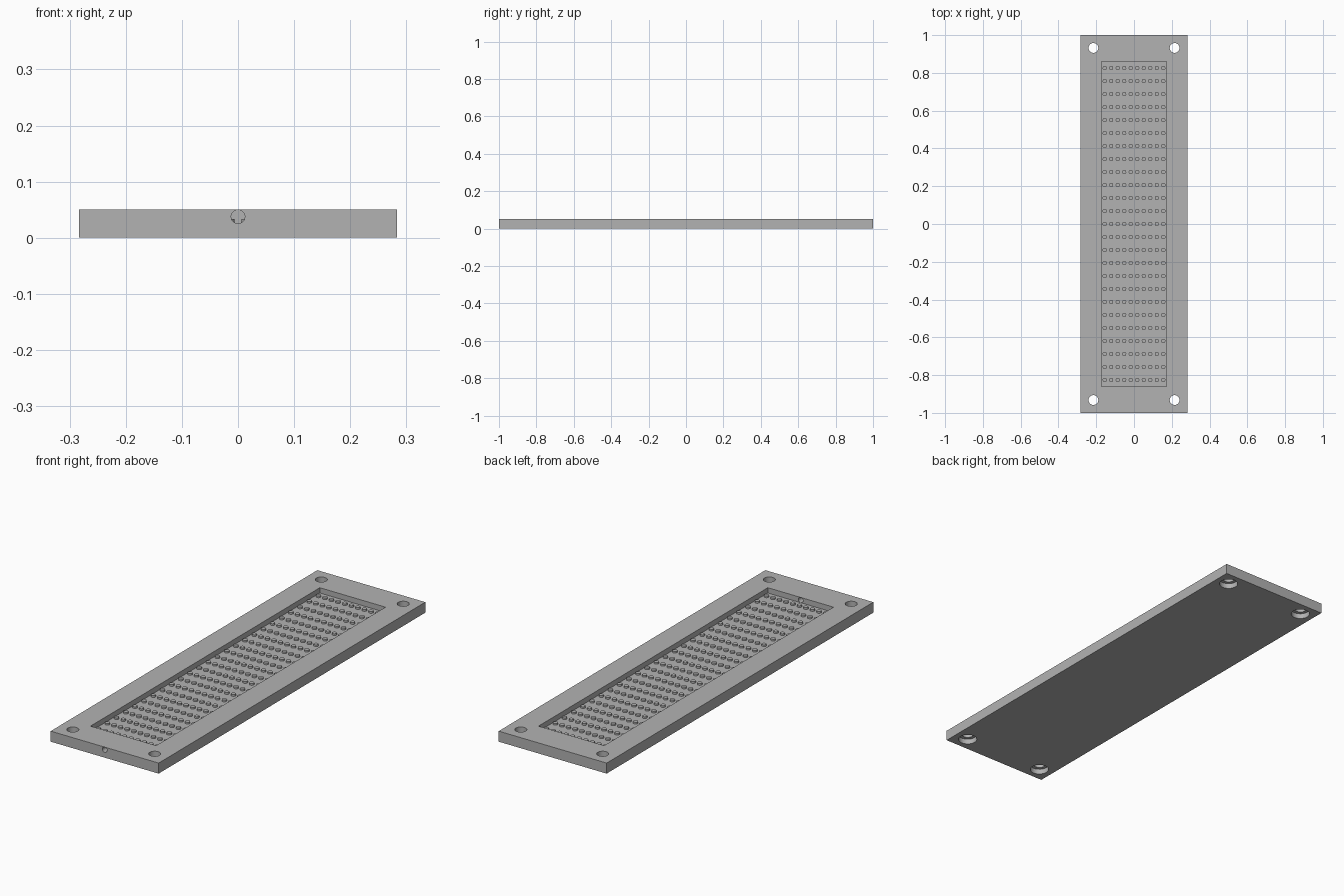
import bpy
import bmesh
from math import pi
from mathutils import Matrix, Vector

old = bpy.data.objects.get("Cube")
if old:
    bpy.data.objects.remove(old)

WIDTH, LENGTH, HEIGHT = 0.567, 2.0, 0.05
POCKET_W, POCKET_L, FLOOR = 0.345, 1.72, 0.025
POST_H, POST_R = 0.008, 0.011
COLS, ROWS = 10, 25

grey = bpy.data.materials.new("plain grey")
grey.use_nodes = True
colour = (0.448, 0.448, 0.448, 1)
grey.diffuse_color = colour
grey.node_tree.nodes["Principled BSDF"].inputs["Base Color"].default_value = colour


def make_object(name, bm):
    mesh = bpy.data.meshes.new(name)
    bm.to_mesh(mesh)
    bm.free()
    obj = bpy.data.objects.new(name, mesh)
    bpy.context.collection.objects.link(obj)
    mesh.materials.append(grey)
    return obj


def box(name, size, centre):
    bm = bmesh.new()
    matrix = Matrix.Translation(centre) @ Matrix.Diagonal((*size, 1))
    bmesh.ops.create_cube(bm, size=1, matrix=matrix)
    return make_object(name, bm)


def add_cylinder(bm, radius, depth, centre, sides=32, rotation=Matrix()):
    bmesh.ops.create_cone(bm, cap_ends=True, segments=sides, radius1=radius,
                          radius2=radius, depth=depth,
                          matrix=Matrix.Translation(centre) @ rotation)


def cut(target, cutter):
    cutter.hide_render = True
    mod = target.modifiers.new("cut", "BOOLEAN")
    mod.operation = "DIFFERENCE"
    mod.solver = "EXACT"
    mod.object = cutter
    bpy.context.view_layer.objects.active = target
    bpy.ops.object.modifier_apply(modifier=mod.name)
    bpy.data.objects.remove(cutter)


# Base plate with its open pocket
plate = box("base_plate", (WIDTH, LENGTH, HEIGHT), (0, 0, HEIGHT / 2))
cut(plate, box("pocket_cutter", (POCKET_W, POCKET_L, HEIGHT),
               (0, 0, FLOOR + HEIGHT / 2)))

# Corner screw holes, each with a wider counterbore underneath
corners = [Vector((sx * 0.215, sy * 0.932, 0)) for sx in (-1, 1) for sy in (-1, 1)]
for radius, top in ((0.026, 0.1), (0.042, 0.025)):
    bm = bmesh.new()
    for c in corners:
        add_cylinder(bm, radius, 0.2, c + Vector((0, 0, top - 0.1)))
    cut(plate, make_object("screw_hole_cutter", bm))

# Inlet bore through the front wall into the pocket
bm = bmesh.new()
add_cylinder(bm, 0.0122, 0.2, (0, -0.95, 0.0375), rotation=Matrix.Rotation(pi / 2, 4, "X"))
cut(plate, make_object("inlet_cutter", bm))

# Grid of short posts on the pocket floor
bm = bmesh.new()
for row in range(ROWS):
    for col in range(COLS):
        x = ((col + 0.5) / COLS - 0.5) * POCKET_W
        y = ((row + 0.5) / ROWS - 0.5) * POCKET_L
        add_cylinder(bm, POST_R, POST_H + 0.002, (x, y, FLOOR + POST_H / 2 - 0.001), 16)
posts = make_object("pocket_posts", bm)

# Smooth the round walls and keep the edges sharp
for obj in (plate, posts):
    bpy.ops.object.select_all(action="DESELECT")
    obj.select_set(True)
    bpy.context.view_layer.objects.active = obj
    bpy.ops.object.shade_smooth_by_angle(angle=pi / 6)
